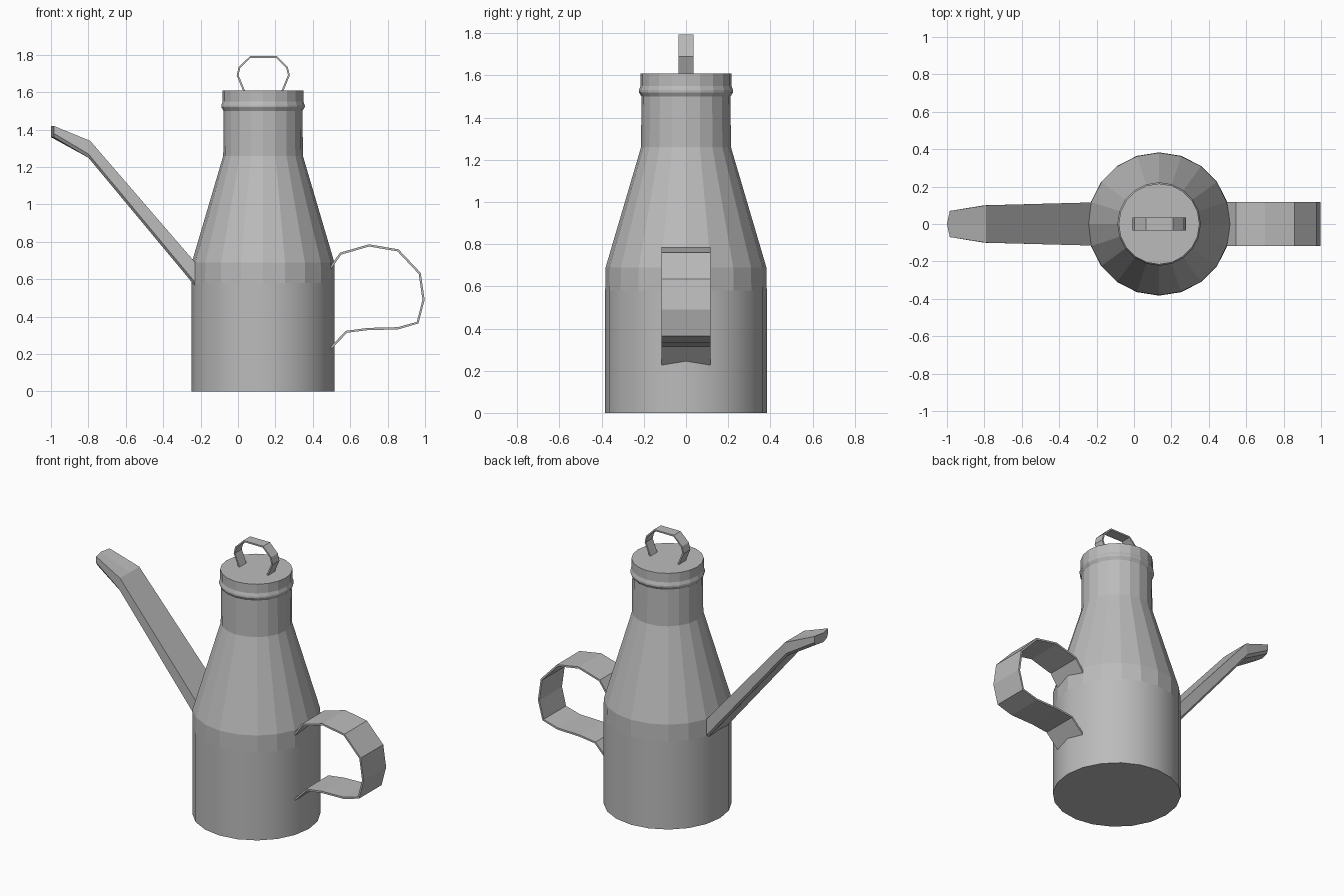
import bpy, bmesh, math
from mathutils import Vector

cube = bpy.data.objects.get("Cube")
if cube:
    bpy.data.objects.remove(cube, do_unlink=True)

CX = 0.134      # axis of the can
SIDES = 20

metal = bpy.data.materials.new("grey metal")
metal.use_nodes = True
grey = (0.5, 0.5, 0.5, 1)
metal.diffuse_color = grey
metal.node_tree.nodes["Principled BSDF"].inputs["Base Color"].default_value = grey


def finish(name, bm):
    bmesh.ops.recalc_face_normals(bm, faces=bm.faces)
    mesh = bpy.data.meshes.new(name)
    bm.to_mesh(mesh)
    bm.free()
    mesh.materials.append(metal)
    obj = bpy.data.objects.new(name, mesh)
    bpy.context.collection.objects.link(obj)
    return obj


def loft(name, rings):
    """Skin a list of closed rings and cap both ends."""
    bm = bmesh.new()
    loops = [[bm.verts.new(p) for p in ring] for ring in rings]
    n = len(loops[0])
    for a, b in zip(loops, loops[1:]):
        for i in range(n):
            j = (i + 1) % n
            bm.faces.new((a[i], a[j], b[j], b[i]))
    bm.faces.new(loops[0])
    bm.faces.new(loops[-1])
    return finish(name, bm)


def turned(name, profile):
    """Turn a (radius, height) profile around the can axis."""
    return loft(name, [[(CX + r * math.cos(math.tau * i / SIDES),
                         r * math.sin(math.tau * i / SIDES), z)
                        for i in range(SIDES)] for r, z in profile])


def strap(name, path, half_width, thickness):
    """Bent flat strip following an (x, z) path, thickened inwards."""
    pts = [Vector(p) for p in path]
    rings = []
    for i, p in enumerate(pts):
        d = (pts[min(i + 1, len(pts) - 1)] - pts[max(i - 1, 0)]).normalized()
        q = p + Vector((d.y, -d.x)) * thickness
        rings.append([(p.x, -half_width, p.y), (p.x, half_width, p.y),
                      (q.x, half_width, q.y), (q.x, -half_width, q.y)])
    return loft(name, rings)


# Can body: smooth drum below, faceted shoulder and neck above
body = turned("body", [(0.383, 0), (0.383, 0.58), (0.381, 0.69),
                       (0.213, 1.26), (0.211, 1.51)])
for face in body.data.polygons:
    face.use_smooth = face.center.z < 0.5 and abs(face.normal.z) < 0.5
for edge in body.data.edges:
    a, b = (body.data.vertices[v].co.z for v in edge.vertices)
    edge.use_edge_sharp = abs(a - b) < 0.01

# Lid with a rolled bead
turned("lid", [(0.211, 1.5), (0.223, 1.52), (0.223, 1.53),
               (0.216, 1.55), (0.216, 1.61)])

# Ring on the lid
strap("lid_ring", [(0.03, 1.6), (-0.007, 1.69), (0.004, 1.735), (0.064, 1.793),
                   (0.208, 1.793), (0.266, 1.735), (0.277, 1.69), (0.24, 1.6)],
      0.035, 0.01)

# Side handle
strap("handle", [(0.48, 0.65), (0.545, 0.742), (0.70, 0.787), (0.858, 0.76),
                 (0.977, 0.634), (0.998, 0.49), (0.965, 0.364), (0.856, 0.332),
                 (0.695, 0.328), (0.583, 0.314), (0.485, 0.212)],
      0.117, 0.012)


# Spout: flat top, straight sides, narrower underside
def spout_ring(x_top, x_low, top, low, w, bow):
    lip = 0.02
    return [(x_top + bow, -w, top), (x_top, 0, top), (x_top + bow, w, top),
            (x_low + bow, w, low + lip), (x_low + bow, w * 0.85, low),
            (x_low, 0, low), (x_low + bow, -w * 0.85, low),
            (x_low + bow, -w, low + lip)]


loft("spout", [spout_ring(-0.16, -0.16, 0.61, 0.48, 0.117, 0),
               spout_ring(-0.79, -0.80, 1.34, 1.25, 0.1, 0),
               spout_ring(-1.0, -1.0, 1.42, 1.36, 0.07, 0.015)])
